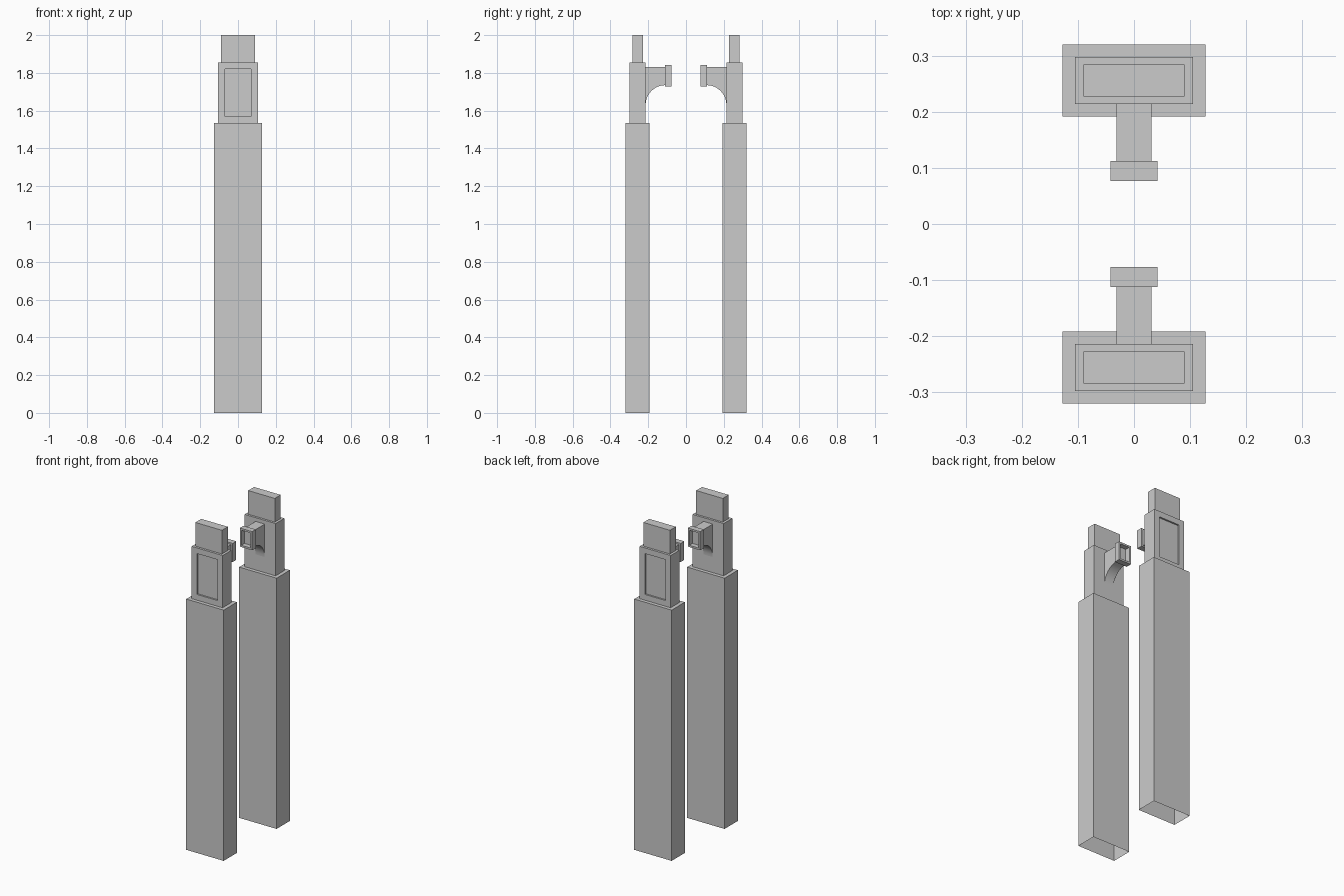
import bpy, bmesh, math
from mathutils import Vector, Matrix

if "Cube" in bpy.data.objects:
    bpy.data.objects.remove(bpy.data.objects["Cube"])


def finish(bm, name, turn):
    """Turn the part around the centre for its post and link it."""
    bm.transform(Matrix.Rotation(turn, 4, 'Z'))
    me = bpy.data.meshes.new(name)
    bm.to_mesh(me)
    bm.free()
    ob = bpy.data.objects.new(name, me)
    bpy.context.collection.objects.link(ob)
    return ob


def box(x, y0, y1, z0, z1):
    bm = bmesh.new()
    bmesh.ops.create_cube(bm, size=1)
    bmesh.ops.scale(bm, vec=(2 * x, y1 - y0, z1 - z0), verts=bm.verts)
    bmesh.ops.translate(bm, vec=(0, (y0 + y1) / 2, (z0 + z1) / 2), verts=bm.verts)
    bm.normal_update()
    return bm


def face_towards(bm, direction):
    return max(bm.faces, key=lambda f: f.normal.dot(Vector(direction)))


def recess(bm, direction, border, depth):
    """Sink a straight-walled panel into one face."""
    f = face_towards(bm, direction)
    bmesh.ops.inset_region(bm, faces=[f], thickness=border, use_even_offset=True)
    f = bmesh.ops.extrude_discrete_faces(bm, faces=[f])['faces'][0]
    bmesh.ops.translate(bm, vec=Vector(direction) * -depth, verts=f.verts)


def build_post(side, turn):
    # lower sleeve, open underneath
    bm = box(0.127, -0.32, -0.192, 0, 1.535)
    bmesh.ops.delete(bm, geom=[face_towards(bm, (0, 0, -1))], context='FACES_ONLY')
    finish(bm, side + "_lower_sleeve", turn)

    # middle block with sunk outer panel
    bm = box(0.105, -0.298, -0.214, 1.535, 1.855)
    recess(bm, (0, -1, 0), 0.035, 0.01)
    finish(bm, side + "_middle_block", turn)

    # top tongue
    finish(box(0.09, -0.284, -0.227, 1.855, 2.0), side + "_top_tongue", turn)

    # bracket arm with curved underside
    steps = 10
    prof = [(-0.214, 1.832), (-0.110, 1.832)]
    for i in range(steps + 1):
        a = math.pi / 2 * (1 + i / steps)
        prof.append((-0.110 + 0.104 * math.cos(a), 1.63 + 0.105 * math.sin(a)))
    bm = bmesh.new()
    f = bm.faces.new([bm.verts.new((-0.031, y, z)) for y, z in prof])
    ext = bmesh.ops.extrude_face_region(bm, geom=[f])['geom']
    bmesh.ops.translate(bm, vec=(0.062, 0, 0),
                        verts=[v for v in ext if isinstance(v, bmesh.types.BMVert)])
    bmesh.ops.recalc_face_normals(bm, faces=bm.faces)
    arm = finish(bm, side + "_bracket_arm", turn)
    for p in arm.data.polygons:
        p.use_smooth = abs(p.normal.x) < 0.5
    bpy.context.view_layer.objects.active = arm
    arm.select_set(True)
    bpy.ops.object.shade_smooth_by_angle(angle=math.radians(30))
    arm.select_set(False)

    # socket head, open towards the other post
    bm = box(0.042, -0.112, -0.077, 1.727, 1.841)
    recess(bm, (0, 1, 0), 0.011, 0.03)
    finish(bm, side + "_bracket_socket", turn)


build_post("front", 0)
build_post("back", math.pi)
